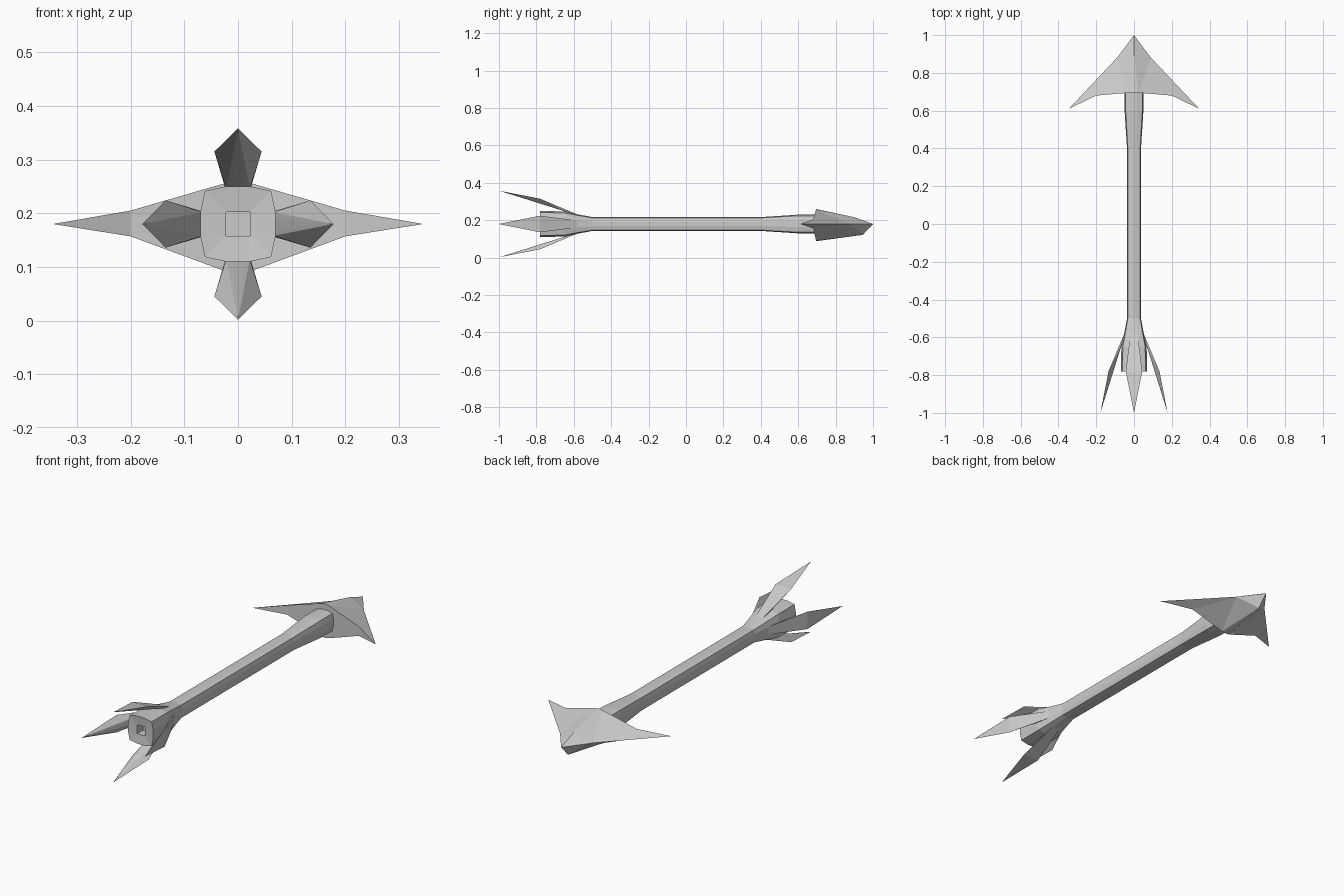
import bpy, bmesh, math
from mathutils import Matrix, Vector

if "Cube" in bpy.data.objects:
    bpy.data.objects.remove(bpy.data.objects["Cube"])

CZ = 0.18  # height of the arrow's axis


def finish(bm, name):
    bmesh.ops.remove_doubles(bm, verts=bm.verts, dist=0.0005)
    bmesh.ops.recalc_face_normals(bm, faces=bm.faces)
    me = bpy.data.meshes.new(name)
    bm.to_mesh(me)
    bm.free()
    ob = bpy.data.objects.new(name, me)
    bpy.context.collection.objects.link(ob)
    return ob


# Shaft: twelve-sided rounded square lofted along y, with a socket in the tail
quarter = [(1.0, -0.32), (1.0, 0.32), (0.88, 0.88)]
section = []
for k in range(4):
    rot = Matrix.Rotation(k * math.pi / 2, 2)
    section += [rot @ Vector(p) for p in quarter]


def clamp(v, lim):
    return max(-lim, min(lim, v))


# (y, radius, square limit)
stations = [(0.71, 0.05, 1), (0.60, 0.05, 1), (0.40, 0.037, 1), (-0.50, 0.037, 1),
            (-0.57, 0.05, 1), (-0.65, 0.067, 1), (-0.78, 0.07, 1),
            (-0.775, 0.07, 0.0224), (-0.73, 0.07, 0.0224)]
bm = bmesh.new()
rings = []
for y, r, lim in stations:
    rings.append([bm.verts.new((clamp(p.x * r, lim), y, CZ + clamp(p.y * r, lim)))
                  for p in section])
for a, b in zip(rings, rings[1:]):
    for i in range(12):
        j = (i + 1) % 12
        bm.faces.new((a[i], a[j], b[j], b[i]))
bm.faces.new(rings[0])
bm.faces.new(rings[-1])
finish(bm, "shaft")

# Tail fins: four pointed blades flaring outwards around the axis
fin = [(0.0, -1.0, 0.178)]
for s in (-1, 1):
    fin += [(s * 0.014, -0.54, 0.034), (s * 0.044, -0.78, 0.135),
            (s * 0.022, -0.64, 0.066)]
for k in range(4):
    bm = bmesh.new()
    for p in fin:
        bm.verts.new(p)
    bmesh.ops.convex_hull(bm, input=bm.verts)
    bm.transform(Matrix.Translation((0, 0, CZ)) @ Matrix.Rotation(k * math.pi / 2, 4, 'Y'))
    finish(bm, "tail_fin_%d" % (k + 1))

# Head: barbed arrow point, right half mirrored
pts = {
    "tip": (0, 1.0, 0.18), "shoulder": (0.09, 0.88, 0.18), "barb": (0.345, 0.61, 0.18),
    "top_front": (0, 0.90, 0.216), "top_mid": (0, 0.695, 0.26),
    "top_rear": (0.024, 0.695, 0.256), "top_wing": (0.2, 0.68, 0.205),
    "low_front": (0, 0.945, 0.122), "low_mid": (0, 0.695, 0.088),
    "low_rear": (0.024, 0.695, 0.092), "low_wing": (0.2, 0.68, 0.157),
}
bm = bmesh.new()
v = {n: bm.verts.new(p) for n, p in pts.items()}
for side in ("top", "low"):
    front, mid, rear, wing = (v[side + n] for n in ("_front", "_mid", "_rear", "_wing"))
    for f in ((v["tip"], front, v["shoulder"]), (front, mid, rear),
              (front, rear, v["shoulder"]), (v["shoulder"], rear, wing),
              (v["shoulder"], wing, v["barb"])):
        bm.faces.new(f)
for f in (("top_mid", "top_rear", "low_rear", "low_mid"),
          ("top_rear", "top_wing", "low_wing", "low_rear"),
          ("top_wing", "barb", "low_wing")):
    bm.faces.new([v[n] for n in f])
head = finish(bm, "arrow_head")
head.modifiers.new("mirror", 'MIRROR').use_axis[0] = True
